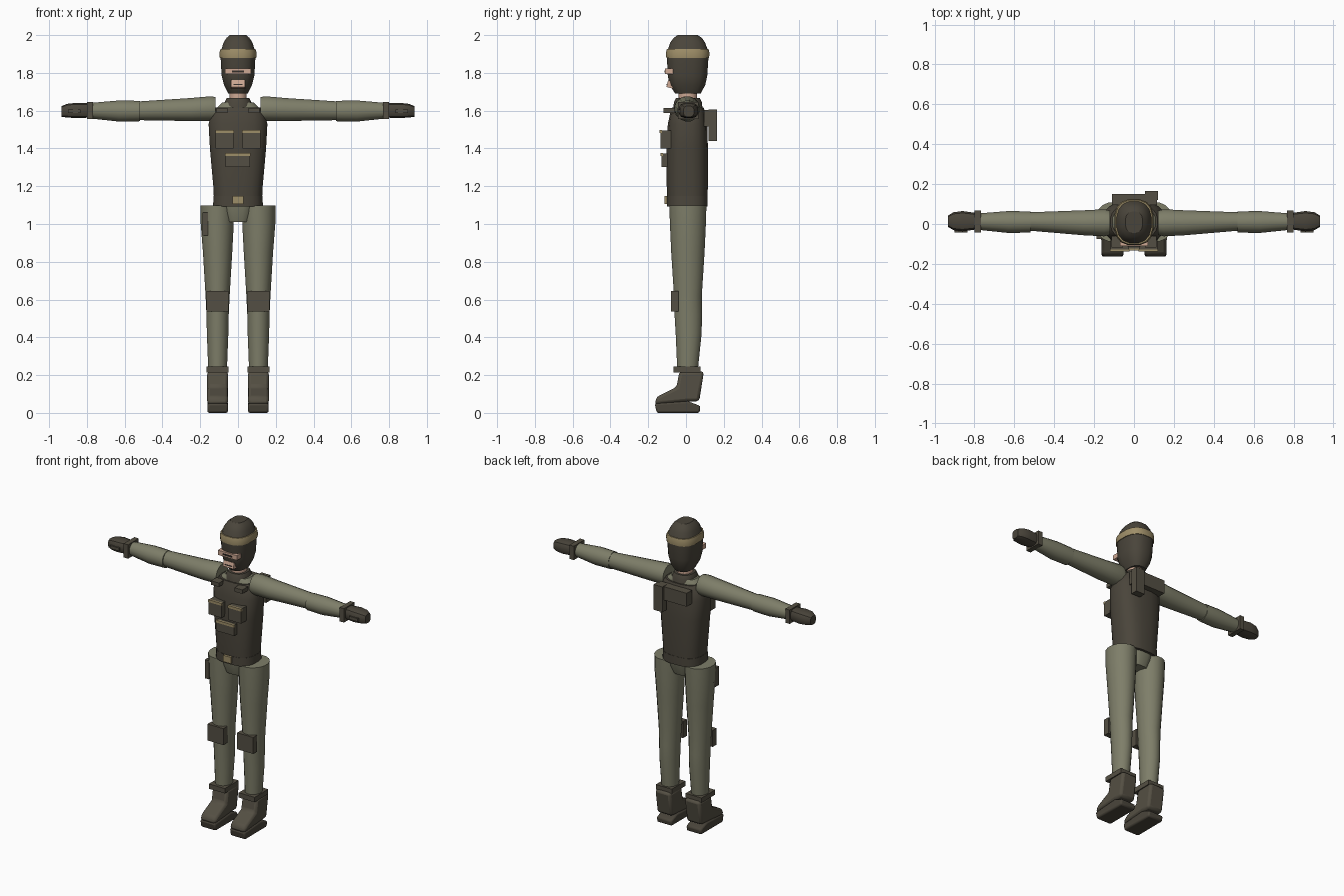
import bpy, bmesh, math
from mathutils import Matrix, Vector

old = bpy.data.objects.get("Cube")
if old:
    bpy.data.objects.remove(old, do_unlink=True)


def material(name, rgb):
    """Flat colour given as 0-255 sRGB, stored linear."""
    lin = [((c / 255 + 0.055) / 1.055) ** 2.4 for c in rgb] + [1]
    m = bpy.data.materials.new(name)
    m.use_nodes = True
    m.diffuse_color = lin
    bsdf = m.node_tree.nodes["Principled BSDF"]
    bsdf.inputs["Base Color"].default_value = lin
    bsdf.inputs["Roughness"].default_value = 0.9
    return m


GREEN = material("olive cloth", (126, 126, 105))
VEST = material("dark vest", (74, 69, 59))
GEAR = material("grey brown gear", (84, 79, 67))
TAN = material("tan webbing", (158, 142, 104))
SKIN = material("skin", (205, 168, 147))
BLACK = material("near black", (52, 46, 42))


def finish(name, bm, mat, smooth=True, bevel=0):
    bmesh.ops.recalc_face_normals(bm, faces=bm.faces)
    me = bpy.data.meshes.new(name)
    bm.to_mesh(me)
    bm.free()
    ob = bpy.data.objects.new(name, me)
    me.materials.append(mat)
    bpy.context.collection.objects.link(ob)
    if bevel:
        mod = ob.modifiers.new("soft edges", 'BEVEL')
        mod.width, mod.segments = bevel, 2
    if smooth:
        bpy.ops.object.select_all(action='DESELECT')
        ob.select_set(True)
        bpy.context.view_layer.objects.active = ob
        bpy.ops.object.shade_smooth_by_angle(angle=math.radians(32))
    return ob


def loft(name, mat, sections, axis='Z', n=16, p=2.0):
    """Skin rounded rings; each section is (along, u, v, radius_u, radius_v)."""
    bm = bmesh.new()
    rings = []
    for t, u, v, ru, rv in sections:
        ring = []
        for i in range(n):
            a = 2 * math.pi * (i + 0.5) / n
            c, s = math.cos(a), math.sin(a)
            du = u + ru * math.copysign(abs(c) ** (2 / p), c)
            dv = v + rv * math.copysign(abs(s) ** (2 / p), s)
            ring.append(bm.verts.new((du, dv, t) if axis == 'Z' else (t, du, dv)))
        rings.append(ring)
    for a, b in zip(rings, rings[1:]):
        for i in range(n):
            j = (i + 1) % n
            bm.faces.new((a[i], a[j], b[j], b[i]))
    bm.faces.new(rings[0])
    bm.faces.new(rings[-1])
    return finish(name, bm, mat)


def box(name, mat, x, y, z, tilt=0, bevel=0):
    """Box from (min, max) ranges, optionally tilted about x."""
    bm = bmesh.new()
    mid = Vector([(r[0] + r[1]) / 2 for r in (x, y, z)])
    size = [abs(r[1] - r[0]) for r in (x, y, z)]
    m = Matrix.Translation(mid) @ Matrix.Rotation(tilt, 4, 'X') @ Matrix.Diagonal((*size, 1))
    bmesh.ops.create_cube(bm, size=1, matrix=m)
    return finish(name, bm, mat, smooth=False, bevel=bevel)


def side_prism(name, mat, profile, x0, x1, bevel):
    """Extrude a (y, z) profile across x."""
    bm = bmesh.new()
    face = bm.faces.new([bm.verts.new((x0, y, z)) for y, z in profile])
    ext = bmesh.ops.extrude_face_region(bm, geom=[face])
    bmesh.ops.translate(bm, vec=(x1 - x0, 0, 0),
                        verts=[g for g in ext["geom"] if isinstance(g, bmesh.types.BMVert)])
    return finish(name, bm, mat, bevel=bevel)


# Head: hood, band, helmet cap
loft("hood", VEST, [(1.69, 0, .01, .052, .068), (1.735, 0, .008, .075, .095),
                    (1.785, 0, .008, .088, .106), (1.89, 0, .009, .094, .112)], p=2.6)
loft("head_band", TAN, [(1.88, 0, .009, .098, .115), (1.905, 0, .009, .1, .117),
                        (1.927, 0, .009, .094, .112)], p=2.6)
loft("helmet_cap", VEST, [(1.92, 0, .009, .09, .108), (1.96, 0, .009, .078, .094),
                          (1.985, 0, .009, .062, .076), (2.0, 0, .009, .044, .054)], p=2.5)

# Face openings
box("eye_opening", SKIN, (-.07, .07), (-.11, -.06), (1.793, 1.824))
box("eye_slit", BLACK, (-.033, .033), (-.114, -.106), (1.803, 1.812))
box("mouth_opening", SKIN, (-.038, .038), (-.1, -.06), (1.72, 1.757), tilt=-.25)
box("lips", BLACK, (-.025, .025), (-.104, -.097), (1.735, 1.741), tilt=-.25)

# Neck, collar, trunk
loft("neck", SKIN, [(1.62, 0, .01, .048, .05), (1.71, 0, .01, .046, .05)])
loft("collar", VEST, [(1.6, 0, .01, .077, .08), (1.645, 0, .01, .072, .075),
                      (1.668, 0, .01, .06, .064)], p=2.4)
loft("shirt", GREEN, [(1.45, 0, .01, .135, .08), (1.6, 0, .01, .13, .08),
                      (1.642, 0, .01, .085, .065)], p=2.5)
loft("vest", VEST, [(1.12, 0, .007, .128, .106), (1.2, 0, .007, .132, .11),
                    (1.4, 0, .006, .15, .111), (1.53, 0, .008, .157, .105),
                    (1.585, 0, .009, .143, .094), (1.618, 0, .01, .118, .084)], n=20, p=2.7)
loft("belt", VEST, [(1.093, 0, .007, .133, .109), (1.148, 0, .007, .131, .109)], n=20, p=2.7)
loft("pelvis", GREEN, [(1.01, 0, .005, .062, .07), (1.06, 0, .006, .078, .088),
                       (1.1, 0, .007, .09, .095)], p=3)
box("belt_buckle", TAN, (-.028, .028), (-.115, -.09), (1.105, 1.147))

# Chest pouches with tan lids
for name, x0, x1, z0, z1, front in (("right_pouch", -.118, -.024, 1.4, 1.495, -.135),
                                    ("left_pouch", .024, .118, 1.4, 1.495, -.135),
                                    ("lower_pouch", -.067, .063, 1.303, 1.373, -.13)):
    box(name, GEAR, (x0, x1), (front, -.08), (z0, z1))
    box(name + "_lid", TAN, (x0 - .002, x1 + .002), (front - .004, front + .008),
        (z1 - .014, z1 + .002))

# Back panel and radio
box("back_panel", GEAR, (-.11, .115), (.095, .15), (1.515, 1.603))
box("radio", GEAR, (.056, .12), (.12, .165), (1.44, 1.606))

# Holster on the right thigh only
box("holster", GEAR, (-.188, -.158), (-.075, .01), (.938, 1.06))

BOOT = [(.095, .22), (-.035, .22), (-.05, .137), (-.155, .085), (-.166, .045),
        (.01, .06), (.07, .062)]
SOLE = [(-.166, .05), (-.155, 0), (.072, 0), (.077, .036), (.01, .062)]

for side, s in (("left", 1), ("right", -1)):
    # Shoulder strap clip
    box(side + "_strap_clip", GEAR, (s * .056, s * .114), (-.118, -.06), (1.588, 1.614))

    # Arm
    loft(side + "_upper_arm", GREEN,
         [(s * .12, .006, 1.608, .062, .066), (s * .15, .006, 1.611, .069, .066),
          (s * .25, .006, 1.606, .064, .062), (s * .54, .013, 1.599, .046, .05)], 'X')
    loft(side + "_forearm", GREEN,
         [(s * .52, .01, 1.598, .054, .055), (s * .63, .01, 1.598, .056, .057),
          (s * .79, .012, 1.6, .041, .041)], 'X')

    # Glove: cuff, palm and fingers, thumb
    box(side + "_glove_cuff", GEAR, (s * .768, s * .8), (-.043, .067), (1.555, 1.646))
    loft(side + "_hand", VEST,
         [(s * .79, .014, 1.601, .042, .039), (s * .86, .014, 1.601, .052, .041),
          (s * .905, .014, 1.6, .046, .037), (s * .934, .014, 1.596, .028, .029)],
         'X', n=12, p=3)
    box(side + "_thumb", GEAR, (s * .835, s * .9), (-.043, -.02), (1.587, 1.607))

    # Leg
    x = s * .108
    loft(side + "_leg", GREEN,
         [(.22, x, .008, .05, .055), (.42, x, .014, .058, .07), (.52, x, .012, .06, .074),
          (.62, x, .01, .065, .075), (.85, x, .01, .079, .09), (1.0, s * .11, .01, .089, .097),
          (1.097, s * .11, .01, .09, .1)])
    box(side + "_knee_pad", GEAR, (s * .05, s * .166), (-.08, -.04), (.537, .645))

    # Boot
    box(side + "_boot_strap", GEAR, (s * .05, s * .166), (-.065, .076), (.214, .246))
    side_prism(side + "_boot", GEAR, BOOT, s * .052, s * .163, .016)
    side_prism(side + "_boot_sole", VEST, SOLE, s * .053, s * .162, .01)
